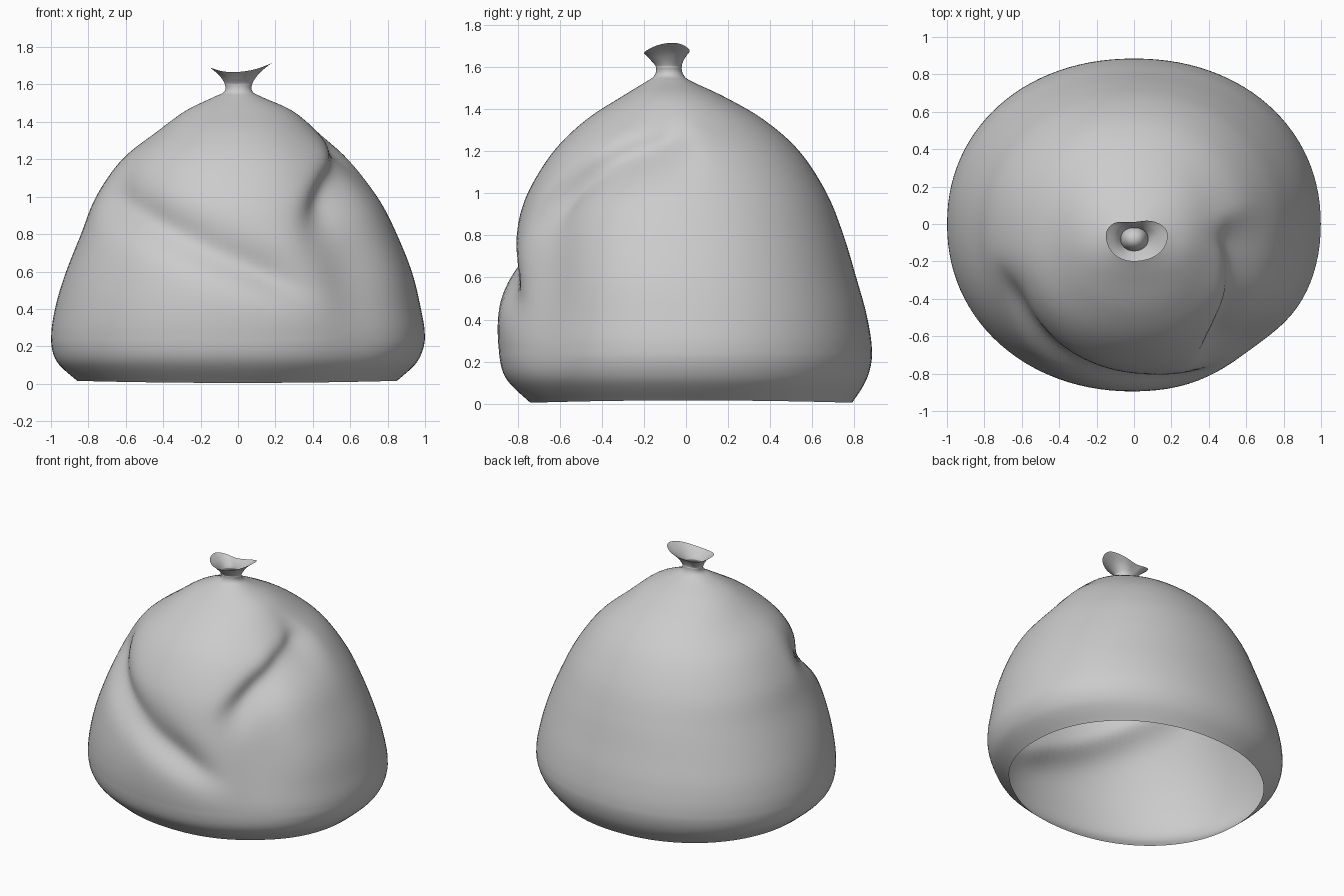
import bpy, bmesh, math
from math import radians, cos, sin, exp, pi

if "Cube" in bpy.data.objects:
    bpy.data.objects.remove(bpy.data.objects["Cube"])

SEGS, SUBS = 112, 8

# Profile rings: z, left, right, front, back extents, centre y
RINGS = [
    (0.01, 0.86, 0.85, 0.74, 0.79, 0.0),
    (0.12, 0.97, 0.96, 0.855, 0.86, 0.0),
    (0.25, 1.00, 1.00, 0.89, 0.885, 0.0),
    (0.42, 0.975, 0.975, 0.895, 0.86, 0.0),
    (0.60, 0.92, 0.93, 0.87, 0.81, -0.02),
    (0.80, 0.84, 0.85, 0.825, 0.75, -0.03),
    (1.00, 0.76, 0.75, 0.755, 0.67, -0.04),
    (1.20, 0.62, 0.605, 0.63, 0.54, -0.05),
    (1.35, 0.43, 0.43, 0.475, 0.37, -0.07),
    (1.46, 0.28, 0.29, 0.305, 0.18, -0.08),
    (1.53, 0.135, 0.135, 0.19, 0.03, -0.08),
    (1.56, 0.075, 0.08, 0.15, -0.01, -0.08),
    (1.60, 0.07, 0.075, 0.143, -0.02, -0.08),
    (1.645, 0.10, 0.115, 0.17, 0.0, -0.07),
    (1.685, 0.15, 0.18, 0.20, 0.03, -0.06),
]
# Fold lines: (angle in degrees, z)
FOLD_A = [(-172, 1.03), (-155, 0.99), (-132, 0.90), (-110, 0.77),
          (-90, 0.64), (-75, 0.53), (-58, 0.42)]
FOLD_B = [(-70, 0.80), (-58, 0.93), (-45, 1.05), (-25, 1.17), (0, 1.25), (14, 1.28)]


def catmull(a, b, c, d, t):
    return tuple(0.5 * (2*q + (r-p)*t + (2*p-5*q+4*r-s)*t*t + (3*q-p-3*r+s)*t**3)
                 for p, q, r, s in zip(a, b, c, d))


def fold(line, ang, z, above, below, ramp):
    """Depth factor of a valley running along a fold line."""
    if not line[0][0] < ang < line[-1][0]:
        return 0.0
    for (a0, z0), (a1, z1) in zip(line, line[1:]):
        if a0 <= ang <= a1:
            zc = z0 + (z1-z0)*(ang-a0)/(a1-a0)
            break
    t = min(1.0, (ang-line[0][0])/ramp, (line[-1][0]-ang)/ramp)
    d = (z-zc)*0.85
    w = above if d > 0 else below
    return t*t*(3-2*t) * exp(-(abs(d)/w)**1.6)


def fullness(v):
    return math.copysign(abs(v)**0.95, v)


def point(ring, i):
    z, l, r, f, b, cy = ring
    th = -pi + 2*pi*i/SEGS
    ang = math.degrees(th)
    c, s = fullness(cos(th)), fullness(sin(th))
    x = c*(r if c > 0 else l)
    y = s*((b-cy) if s > 0 else (f+cy))
    rad = math.hypot(x, y)
    # folds and the broad hollow on the front right
    dent = 0.085*fold(FOLD_A, ang, z, 0.12, 0.075, 26)
    dent += 0.09*fold(FOLD_B, ang, z, 0.06, 0.12, 20)
    dent += 0.075*exp(-((ang+50)/16)**2 - ((z-0.60)/0.42)**2)
    k = 1 - dent/rad
    # wavy, heart-shaped mouth
    m = max(0.0, (z-1.60)/0.085)
    z += m*(0.018*cos(2*th) + 0.012*cos(th))
    y -= m*0.02*exp(-((ang-95)/25)**2)
    # slightly wavy hem
    z += max(0.0, 1-z/0.12)*0.006*cos(2*th)
    return (x*k, cy + y*k, z)


# Loft the bag
rows = []
n = len(RINGS)
neck_row = 12*SUBS
for j in range(n-1):
    a, b, c, d = (RINGS[max(0, min(n-1, j+o))] for o in (-1, 0, 1, 2))
    rows += [catmull(a, b, c, d, t/SUBS) for t in range(SUBS)]
rows.append(RINGS[-1])

bm = bmesh.new()
grid = [[bm.verts.new(point(row, i)) for i in range(SEGS)] for row in rows]
for lo, hi in zip(grid, grid[1:]):
    for i in range(SEGS):
        k = (i+1) % SEGS
        bm.faces.new((lo[i], lo[k], hi[k], hi[i]))
me = bpy.data.meshes.new("bag")
# Closed pinch inside the neck
hub = bm.verts.new((0, -0.08, 1.595))
for i in range(SEGS):
    bm.faces.new((grid[neck_row][i], grid[neck_row][(i+1) % SEGS], hub))
# Soften fold bends
body = [v for row in grid[SUBS*2:SUBS*10] for v in row]
for _ in range(3):
    bmesh.ops.smooth_vert(bm, verts=body, factor=0.5,
                          use_axis_x=True, use_axis_y=True, use_axis_z=True)
bm.to_mesh(me)
bm.free()
bag = bpy.data.objects.new("tied_bag", me)
bpy.context.collection.objects.link(bag)
for p in me.polygons:
    p.use_smooth = True
